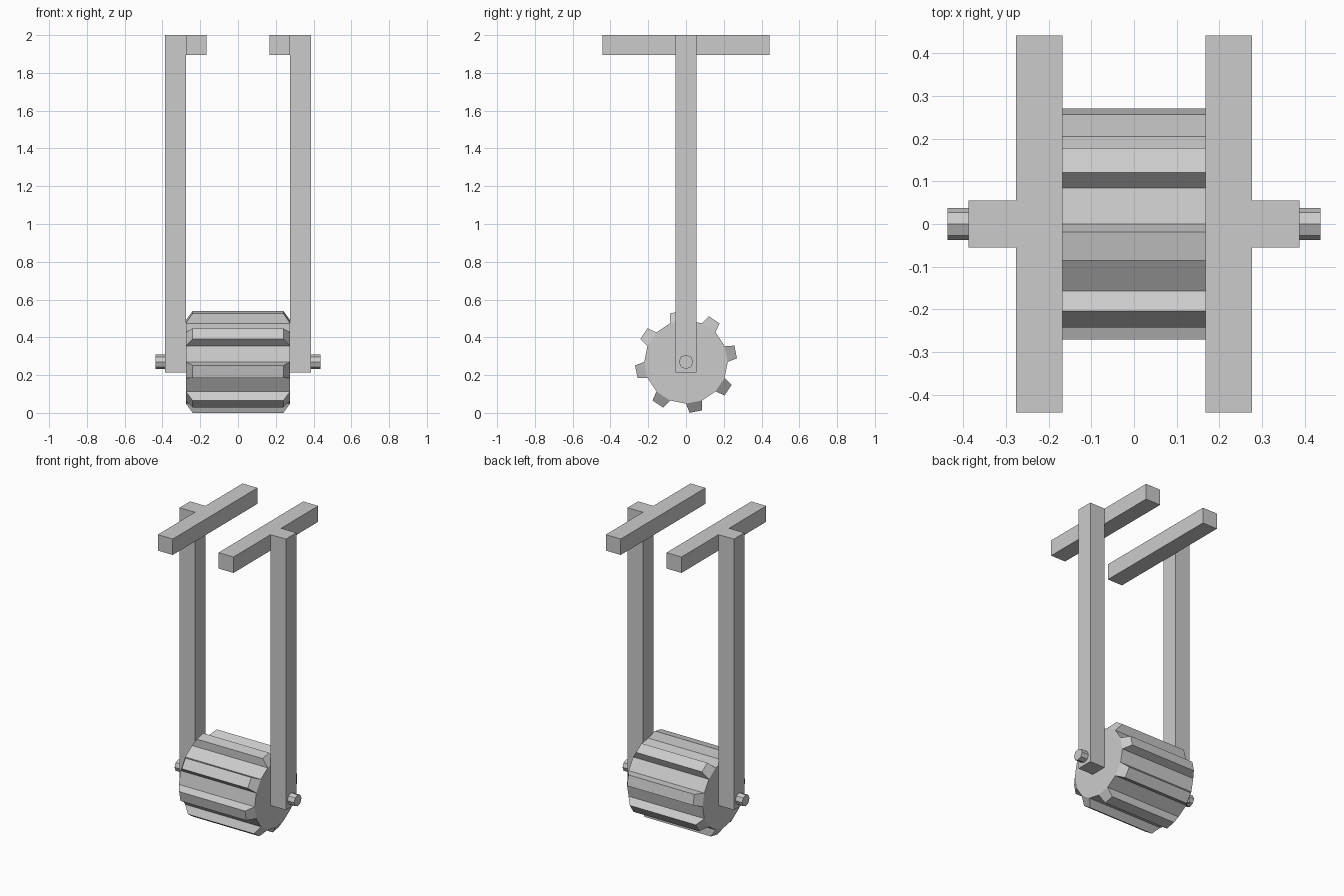
import bpy, bmesh, math
from mathutils import Matrix

if "Cube" in bpy.data.objects:
    bpy.data.objects.remove(bpy.data.objects["Cube"])

AXLE_Z = 0.27


def finish(bm, name, z=0.0):
    bmesh.ops.recalc_face_normals(bm, faces=bm.faces)
    mesh = bpy.data.meshes.new(name)
    bm.to_mesh(mesh)
    bm.free()
    obj = bpy.data.objects.new(name, mesh)
    obj.location.z = z
    bpy.context.collection.objects.link(obj)
    return obj


def box(name, lo, hi):
    bm = bmesh.new()
    bmesh.ops.create_cube(bm, size=1)
    for v in bm.verts:
        v.co = [l + (c + 0.5) * (h - l) for c, l, h in zip(v.co, lo, hi)]
    return finish(bm, name)


def x_cylinder(radius, length, sides):
    bm = bmesh.new()
    bmesh.ops.create_cone(bm, cap_ends=True, segments=sides, radius1=radius,
                          radius2=radius, depth=length,
                          matrix=Matrix.Rotation(math.pi / 2, 4, 'Y'))
    return bm


# Ribbed drum: tapered ribs grown from every other side of a 16-sided cylinder
bm = x_cylinder(0.221, 0.552, 16)
ribs = []
for f in bm.faces:
    n = f.normal
    if abs(n.x) < 0.5:
        angle = math.degrees(math.atan2(n.z, n.y)) % 45
        if abs(angle - 11.25) < 2:
            ribs.append(f)
for f in bmesh.ops.extrude_discrete_faces(bm, faces=ribs)['faces']:
    f.normal_update()
    n, centre = f.normal.copy(), f.calc_center_median()
    for v in f.verts:
        d = v.co - centre
        across = d.copy()
        across.x = 0
        v.co = centre + across * 0.79 + n * 0.0515
        v.co.x = d.x * 0.87
finish(bm, "ribbed_drum", AXLE_Z)

# Axle through the drum and both posts
finish(x_cylinder(0.038, 0.872, 8), "axle", AXLE_Z)

# Side posts and the rails across their tops
for side, s in (("left", -1), ("right", 1)):
    xs = sorted((s * 0.276, s * 0.387))
    box(side + "_post", (xs[0], -0.055, 0.215), (xs[1], 0.055, 2.0))
    xs = sorted((s * 0.167, s * 0.276))
    box(side + "_top_rail", (xs[0], -0.441, 1.895), (xs[1], 0.441, 2.0))
